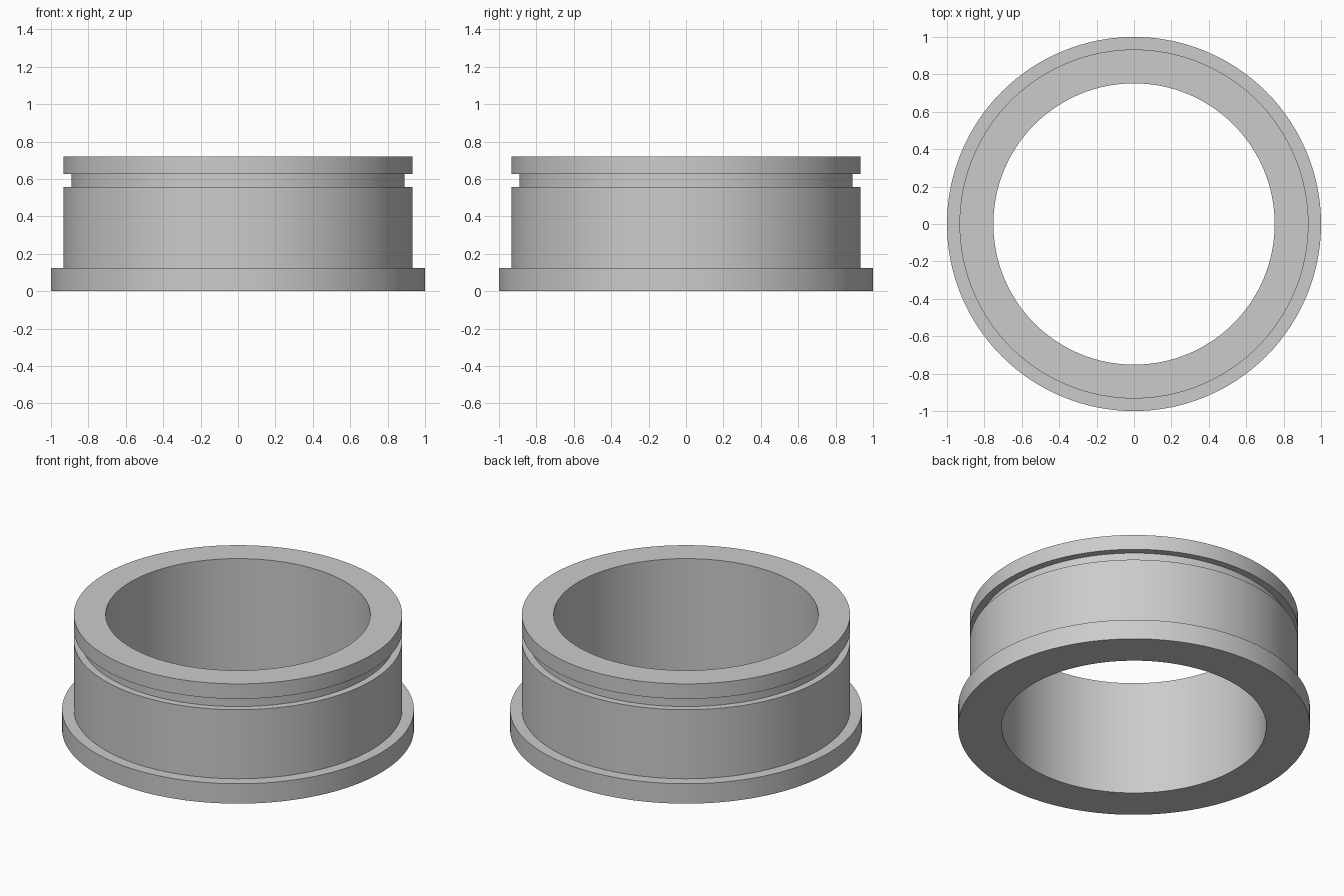
import bpy
import bmesh
import math

cube = bpy.data.objects.get("Cube")
if cube:
    bpy.data.objects.remove(cube, do_unlink=True)

SEGMENTS = 128
BORE, BODY, GROOVE, FLANGE = 0.752, 0.933, 0.89, 1.0
HEIGHT = 0.72

# Single grey metal
metal = bpy.data.materials.new("grey metal")
metal.use_nodes = True
grey = (0.6, 0.6, 0.6, 1.0)
metal.diffuse_color = grey
metal.node_tree.nodes["Principled BSDF"].inputs["Base Color"].default_value = grey

# Closed cross-section (radius, height): bore, flange, body, groove, top lip
profile = [
    (BORE, 0), (FLANGE, 0), (FLANGE, 0.125), (BODY, 0.125),
    (BODY, 0.558), (GROOVE, 0.558), (GROOVE, 0.626), (BODY, 0.626),
    (BODY, HEIGHT), (BORE, HEIGHT),
]

# Revolve the section into the flanged ring
bm = bmesh.new()
verts = [bm.verts.new((r, 0, z)) for r, z in profile]
edges = [bm.edges.new((a, b)) for a, b in zip(verts, verts[1:] + verts[:1])]
bmesh.ops.spin(bm, geom=verts + edges, cent=(0, 0, 0), axis=(0, 0, 1),
               angle=math.tau, steps=SEGMENTS, use_merge=True)
bmesh.ops.remove_doubles(bm, verts=bm.verts[:], dist=0.0001)
bmesh.ops.recalc_face_normals(bm, faces=bm.faces[:])
mesh = bpy.data.meshes.new("flanged_ring")
bm.to_mesh(mesh)
bm.free()
mesh.materials.append(metal)

ring = bpy.data.objects.new("flanged_ring", mesh)
bpy.context.collection.objects.link(ring)

# Smooth walls with crisp rims
bpy.ops.object.select_all(action="DESELECT")
ring.select_set(True)
bpy.context.view_layer.objects.active = ring
bpy.ops.object.shade_smooth_by_angle(angle=math.radians(30))
